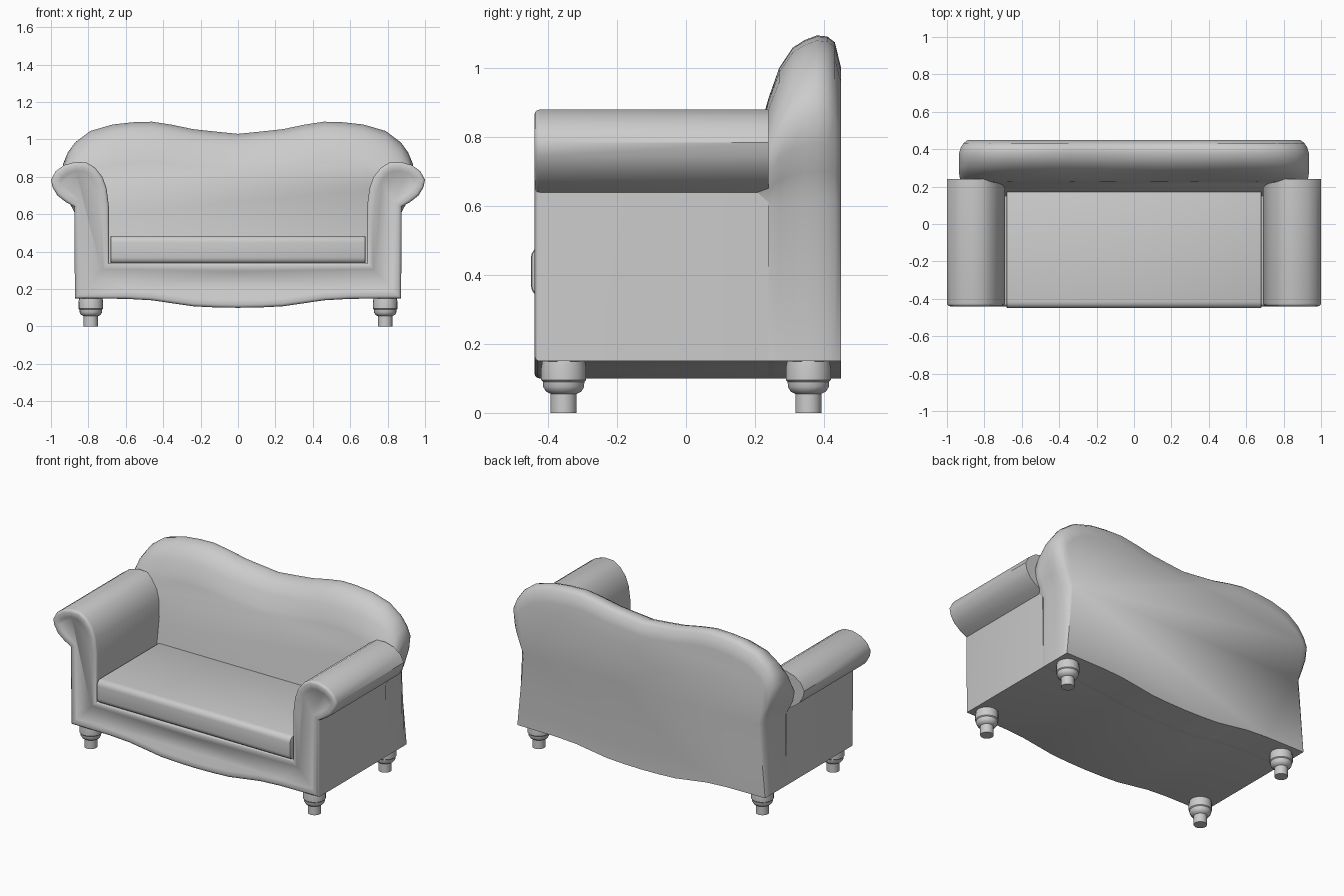
import bpy, bmesh, math
from mathutils import Vector

if "Cube" in bpy.data.objects:
    bpy.data.objects.remove(bpy.data.objects["Cube"])


def mirrored(half):
    """Close a right-hand half outline that starts and ends on x = 0."""
    return half + [(-x, z) for x, z in reversed(half[1:-1])]


def loft(rings):
    """Skin a list of equal-length rings and cap both ends."""
    bm = bmesh.new()
    rows = [[bm.verts.new(p) for p in ring] for ring in rings]
    n = len(rows[0])
    for a, b in zip(rows, rows[1:]):
        for i in range(n):
            j = (i + 1) % n
            bm.faces.new((a[i], a[j], b[j], b[i]))
    bm.faces.new(rows[0])
    bm.faces.new(rows[-1])
    bmesh.ops.recalc_face_normals(bm, faces=bm.faces)
    return bm


def finish(bm, name, angle=40):
    mesh = bpy.data.meshes.new(name)
    bm.to_mesh(mesh)
    bm.free()
    obj = bpy.data.objects.new(name, mesh)
    bpy.context.collection.objects.link(obj)
    bpy.ops.object.select_all(action='DESELECT')
    obj.select_set(True)
    bpy.context.view_layer.objects.active = obj
    bpy.ops.object.shade_smooth_by_angle(angle=math.radians(angle))
    return obj


# Wavy lower edge shared by the base and the back
skirt = [(0, .10), (.12, .102), (.24, .108), (.35, .124), (.46, .14), (.6, .148)]

# Base with scrolled arms: one front profile pushed backwards
body_half = skirt + [
    (.872, .15), (.875, .64), (.92, .665), (.965, .70), (.992, .745), (1.0, .785),
    (.975, .83), (.93, .863), (.87, .88), (.81, .877), (.765, .85), (.725, .80),
    (.703, .74), (.69, .64), (.69, .34), (0, .34)]
outline = mirrored(body_half)
bm = loft([[(x, y, z) for x, z in outline] for y in (-.44, .24)])
front_edges = [e for e in bm.edges if all(v.co.y < -.43 for v in e.verts)]
bmesh.ops.bevel(bm, geom=front_edges, offset=.016, segments=3,
                profile=.5, affect='EDGES')
# Shallow stitched panel line on the front
bm.normal_update()
front = max((f for f in bm.faces if f.normal.y < -.99), key=lambda f: f.calc_area())
bmesh.ops.inset_region(bm, faces=[front], thickness=.026, depth=0)
bmesh.ops.inset_region(bm, faces=[front], thickness=.008, depth=-.005)
finish(bm, "base_and_arms")

# Camel-shaped back: outline slices from front to rear
back_half = skirt + [
    (.872, .15), (.872, .62), (.90, .70), (.925, .78), (.935, .87), (.91, .93),
    (.87, .985), (.79, 1.045), (.67, 1.08), (.56, 1.092), (.46, 1.095),
    (.35, 1.078), (.24, 1.055), (.12, 1.042), (0, 1.03)]


def back_slice(y, top, width=1.0, tilt=0.0, shrink=0.0):
    scale = (top - .55) / (1.095 - .55)
    ring = []
    for x, z in mirrored(back_half):
        if z > .55:
            x, z = x * width, .55 + (z - .55) * scale
        else:
            z = max(z, .10) + shrink
        ring.append((x * (1 - shrink / 2), y + tilt * (z - top), z))
    return ring


finish(loft([
    back_slice(.23, .88, .98, .15, .03),
    back_slice(.24, .915, .995),
    back_slice(.27, 1.0),
    back_slice(.31, 1.06),
    back_slice(.345, 1.082),
    back_slice(.38, 1.095),
    back_slice(.41, 1.092, .99),
    back_slice(.432, 1.075, .975),
    back_slice(.45, 1.0, .95)]), "backrest", 50)

# Seat cushion: rounded block
bm = bmesh.new()
bmesh.ops.create_cube(bm, size=1)
bmesh.ops.scale(bm, vec=Vector((1.365, .67, .15)), verts=bm.verts)
bmesh.ops.translate(bm, vec=Vector((0, -.115, .41)), verts=bm.verts)
long_edges = [e for e in bm.edges if all(v.co.y < -.4 for v in e.verts)
              and abs(e.verts[0].co.x - e.verts[1].co.x) > .5]
bmesh.ops.bevel(bm, geom=long_edges, offset=.035, segments=4,
                profile=.5, affect='EDGES')
side_edges = [e for e in bm.edges if e.calc_face_angle(0) > 1.2]
bmesh.ops.bevel(bm, geom=side_edges, offset=.01, segments=2,
                profile=.5, affect='EDGES')
finish(bm, "seat_cushion")

# Turned legs
leg_profile = [(.038, 0), (.038, .055), (.052, .062), (.06, .075), (.061, .09),
               (.066, .095), (.066, .13), (.062, .155)]
SIDES = 18
for label, y in (("front", -.355), ("back", .355)):
    for side, x in (("left", -.787), ("right", .787)):
        rings = [[(x + r * math.cos(2 * math.pi * i / SIDES),
                   y + r * math.sin(2 * math.pi * i / SIDES), z)
                  for i in range(SIDES)] for r, z in leg_profile]
        finish(loft(rings), f"{label}_{side}_leg")
